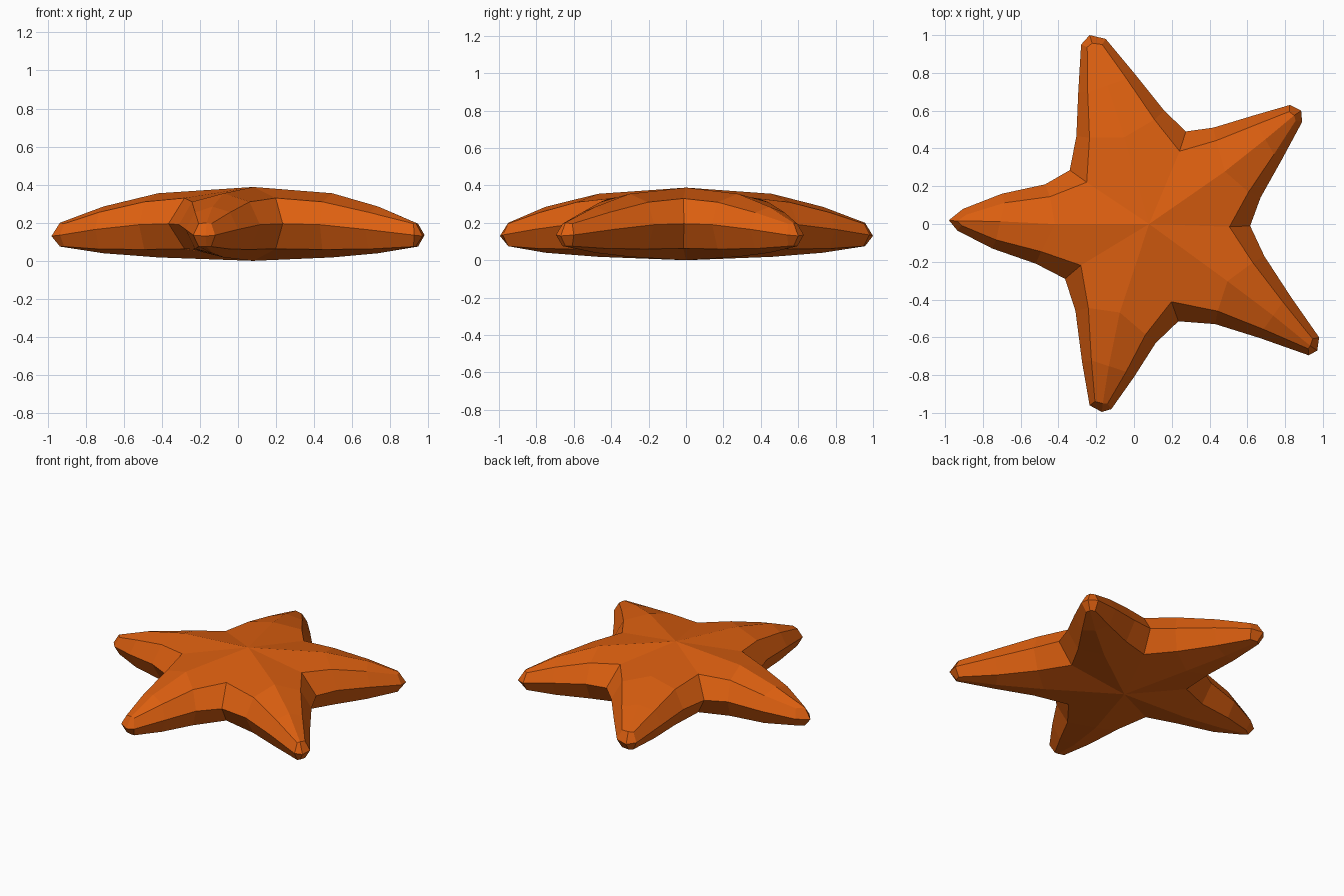
import bpy, bmesh
from mathutils import Vector

if "Cube" in bpy.data.objects:
    bpy.data.objects.remove(bpy.data.objects["Cube"])

# Outline seen from above, one row per arm (clockwise):
# valley, base, middle, tip side, tip, tip side, middle, base
ARMS = [
    [(-.34, .285), (-.305, .465), (-.295, .70), (-.28, .95), (-.235, 1.0), (-.15, .98), (0, .80), (.16, .60)],
    [(.275, .49), (.42, .51), (.635, .575), (.825, .63), (.885, .60), (.89, .54), (.785, .345), (.67, .14)],
    [(.615, -.01), (.69, -.17), (.83, -.385), (.98, -.60), (.97, -.67), (.925, -.695), (.67, -.605), (.43, -.53)],
    [(.235, -.515), (.115, -.63), (0, -.81), (-.12, -.98), (-.17, -.995), (-.235, -.96), (-.275, -.73), (-.31, -.46)],
    [(-.365, -.29), (-.52, -.21), (-.75, -.13), (-.935, -.035), (-.98, .02), (-.905, .08), (-.70, .16), (-.47, .21)],
]
CENTRE = Vector((.08, 0))
STATION = [0, 1, 2, 3, 4, 3, 2, 1]          # station of each outline point
INSET = [.11, .07, .05, .035, .045]
MID_Z = [.195, .19, .165, .135, .13]
TOP_Z = [.33, .31, .255, .195, .20]
BOTTOM_Z = [.063, .06, .062, .075, .075]

outline = [Vector(p) for arm in ARMS for p in arm]
n = len(outline)
bm = bmesh.new()


def inset(i):
    """Move an outline point inwards along its corner direction."""
    a = (outline[i] - outline[i - 1]).normalized()
    b = (outline[(i + 1) % n] - outline[i]).normalized()
    d = (a + b).normalized()
    return outline[i] + Vector((d.y, -d.x)) * INSET[STATION[i % 8]]


# Widest ring around the side
mid = [bm.verts.new((p.x, p.y, MID_Z[STATION[i % 8]])) for i, p in enumerate(outline)]


def skin(heights, ridge_z, centre_z):
    """Half of the body: sloping side band and ridged arms."""
    ring = []
    for i in range(n):
        p = inset(i)
        ring.append(bm.verts.new((p.x, p.y, heights[STATION[i % 8]])))
    for i in range(n):
        j = (i + 1) % n
        bm.faces.new((mid[i], mid[j], ring[j], ring[i]))
    hub = bm.verts.new((CENTRE.x, CENTRE.y, centre_z))
    for k in range(0, n, 8):
        r = [ring[(k + m) % n] for m in range(9)]
        p1 = CENTRE.lerp((r[1].co.xy + r[7].co.xy) / 2, .91)
        p2 = (r[2].co.xy + r[6].co.xy) / 2
        base = bm.verts.new((p1.x, p1.y, ridge_z[0]))
        middle = bm.verts.new((p2.x, p2.y, ridge_z[1]))
        spine = [hub, base, middle, r[4]]
        for side in (r[0:4], r[8:4:-1]):
            for s in range(3):
                bm.faces.new((spine[s], side[s], side[s + 1], spine[s + 1]))
        # small tip triangles close where the side point meets the spine end


skin(TOP_Z, (.355, .285), .388)
skin(BOTTOM_Z, (.018, .04), 0)
bmesh.ops.recalc_face_normals(bm, faces=bm.faces)

mesh = bpy.data.meshes.new("starfish_body")
bm.to_mesh(mesh)
bm.free()
orange = bpy.data.materials.new("orange")
orange.diffuse_color = (.72, .115, .005, 1)
orange.use_nodes = True
orange.node_tree.nodes["Principled BSDF"].inputs["Base Color"].default_value = orange.diffuse_color
mesh.materials.append(orange)
body = bpy.data.objects.new("starfish_body", mesh)
bpy.context.collection.objects.link(body)
